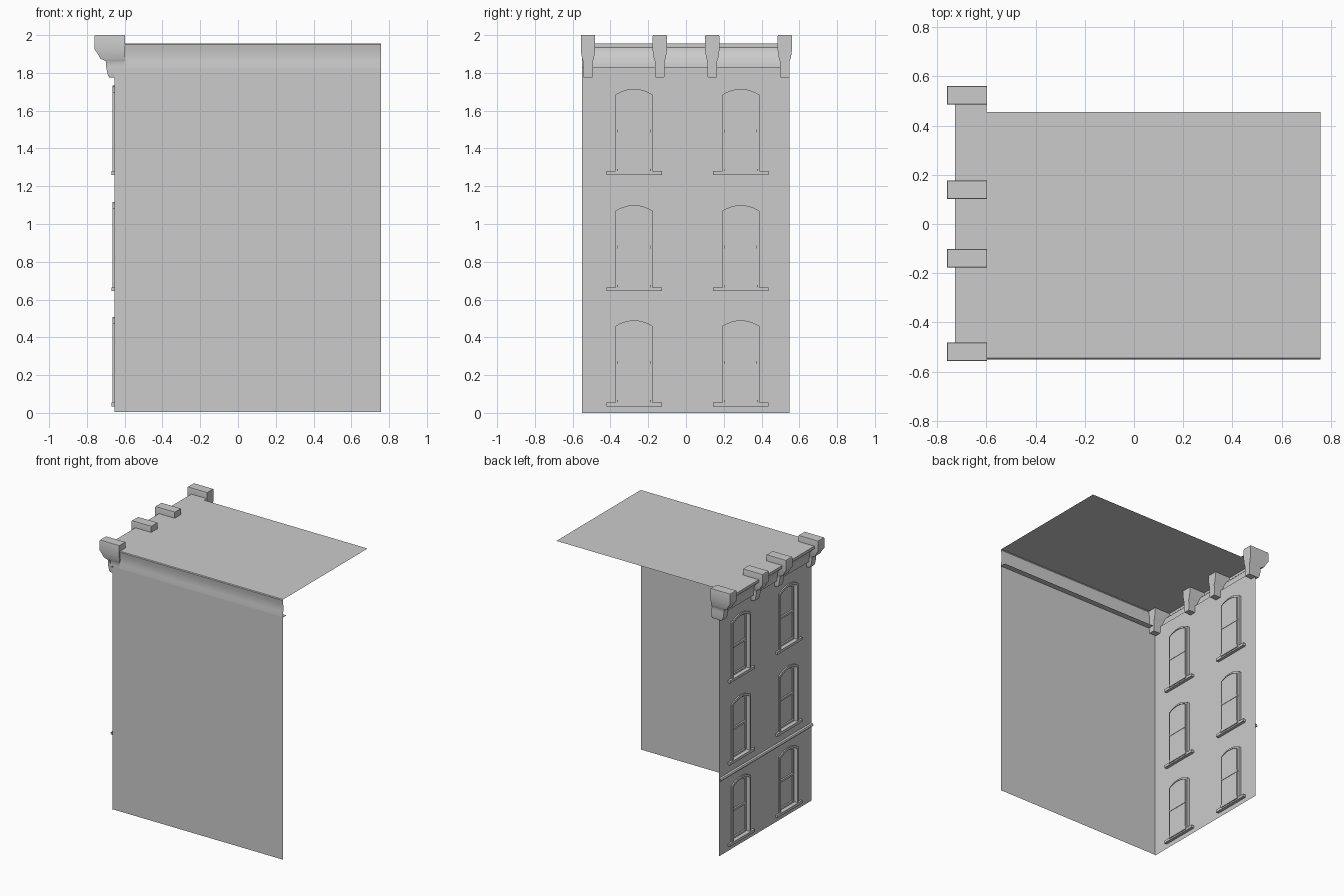
import bpy, bmesh, math

if "Cube" in bpy.data.objects:
    bpy.data.objects.remove(bpy.data.objects["Cube"])

FX = -0.655                      # facade plane
SILLS = (0.045, 0.655, 1.27)     # window bottoms
CENTRES = (-0.275, 0.29)


def finish(name, bm, smooth=False):
    me = bpy.data.meshes.new(name)
    bmesh.ops.remove_doubles(bm, verts=bm.verts, dist=0.0001)
    bm.to_mesh(me)
    bm.free()
    ob = bpy.data.objects.new(name, me)
    bpy.context.collection.objects.link(ob)
    if smooth:
        bpy.context.view_layer.objects.active = ob
        ob.select_set(True)
        bpy.ops.object.shade_smooth_by_angle(angle=math.radians(40))
        ob.select_set(False)
    return ob


def box(name, x0, x1, y0, y1, z0, z1):
    bm = bmesh.new()
    bmesh.ops.create_cube(bm, size=1)
    for v in bm.verts:
        v.co = ((x0 + x1) / 2 + v.co.x * (x1 - x0), (y0 + y1) / 2 + v.co.y * (y1 - y0),
                (z0 + z1) / 2 + v.co.z * (z1 - z0))
    return finish(name, bm)


def loft(name, rows, closed=False, caps=False, smooth=False):
    bm = bmesh.new()
    vs = [[bm.verts.new(p) for p in r] for r in rows]
    n = len(rows[0])
    for a, b in zip(vs, vs[1:]):
        for i in range(n if closed else n - 1):
            j = (i + 1) % n
            bm.faces.new((a[i], a[j], b[j], b[i]))
    if caps:
        bm.faces.new(vs[0][::-1])
        bm.faces.new(vs[-1])
    bmesh.ops.recalc_face_normals(bm, faces=bm.faces)
    return finish(name, bm, smooth)


def arch(x, c, z, w, h, rise, n=10):
    """Window outline with a segmental arched top, from bottom left to bottom right."""
    pts = [(x, c - w, z)]
    for i in range(n + 1):
        t = -1 + 2 * i / n
        pts.append((x, c + w * t, z + h - rise * t * t))
    return pts + [(x, c + w, z)]


# facade sheet with six arched openings
bm = bmesh.new()
outlines = [[(FX, -0.55, 0), (FX, -0.55, 1.83), (FX, 0.547, 1.83), (FX, 0.547, 0)]]
outlines += [arch(FX, c, z, 0.098, 0.445, 0.03) for c in CENTRES for z in SILLS]
for o in outlines:
    vs = [bm.verts.new(p) for p in o]
    for a, b in zip(vs, vs[1:] + vs[:1]):
        bm.edges.new((a, b))
bmesh.ops.triangle_fill(bm, use_beauty=True, edges=bm.edges[:], normal=(-1, 0, 0))
finish("facade", bm)

# windows
for c in CENTRES:
    for z in SILLS:
        # raised surround, reveal and sash frame
        loft("window_surround", [arch(FX, c, z, 0.112, 0.462, 0.035),
                                 arch(-0.664, c, z, 0.112, 0.462, 0.035),
                                 arch(-0.664, c, z, 0.098, 0.445, 0.03),
                                 arch(-0.635, c, z, 0.098, 0.445, 0.03),
                                 arch(-0.635, c, z, 0.085, 0.425, 0.02),
                                 arch(-0.625, c, z, 0.085, 0.425, 0.02)])
        # glass
        bm = bmesh.new()
        bm.faces.new([bm.verts.new(p) for p in arch(-0.628, c, z, 0.085, 0.425, 0.02)][::-1])
        finish("window_glass", bm)
        box("sash_rail", -0.64, -0.625, c - 0.087, c + 0.087, z + 0.215, z + 0.23)
        box("bottom_rail", -0.64, -0.625, c - 0.09, c + 0.09, z, z + 0.022)
        box("window_sill", -0.671, -0.632, c - 0.147, c + 0.147, z - 0.01, z + 0.01)

# string course above ground floor
loft("string_course", [[(FX, y, 0.561), (-0.668, y, 0.563), (-0.673, y, 0.572),
                        (-0.668, y, 0.582), (FX, y, 0.586)] for y in (-0.55, 0.545)])

# side wall
loft("side_wall", [[(x, -0.55, 0.005), (x, -0.55, 1.82)] for x in (FX, 0.757)])

# roof with side cornice
prof = [(0.455, 1.955), (-0.545, 1.955), (-0.55, 1.95), (-0.545, 1.92), (-0.543, 1.89),
        (-0.545, 1.86), (-0.55, 1.83), (-0.55, 1.82), (-0.505, 1.82)]
loft("roof_and_side_cornice", [[(x, y, z) for y, z in prof] for x in (-0.6, 0.757)], smooth=True)

# front cornice
prof = [(-0.6, 1.955), (-0.728, 1.955), (-0.728, 1.935), (-0.715, 1.925), (-0.695, 1.905),
        (-0.682, 1.875), (-0.675, 1.84), (-0.675, 1.82), (FX, 1.82)]
loft("front_cornice", [[(x, y, z) for x, z in prof] for y in (-0.55, 0.547)], smooth=True)

# cornice brackets: (z, front x, half width)
rings = [(2.0, -0.757, 0.036), (1.993, -0.76, 0.038), (1.925, -0.76, 0.038),
         (1.905, -0.745, 0.036), (1.875, -0.728, 0.031), (1.865, -0.705, 0.027),
         (1.858, -0.699, 0.024), (1.835, -0.699, 0.026), (1.80, -0.692, 0.026),
         (1.782, -0.686, 0.025), (1.775, -0.68, 0.023)]
for c in (-0.519, -0.139, 0.139, 0.523):
    loft("cornice_bracket", [[(x, c - w, z), (-0.597, c - w, z), (-0.597, c + w, z), (x, c + w, z)]
                             for z, x, w in rings], closed=True, caps=True, smooth=True)
